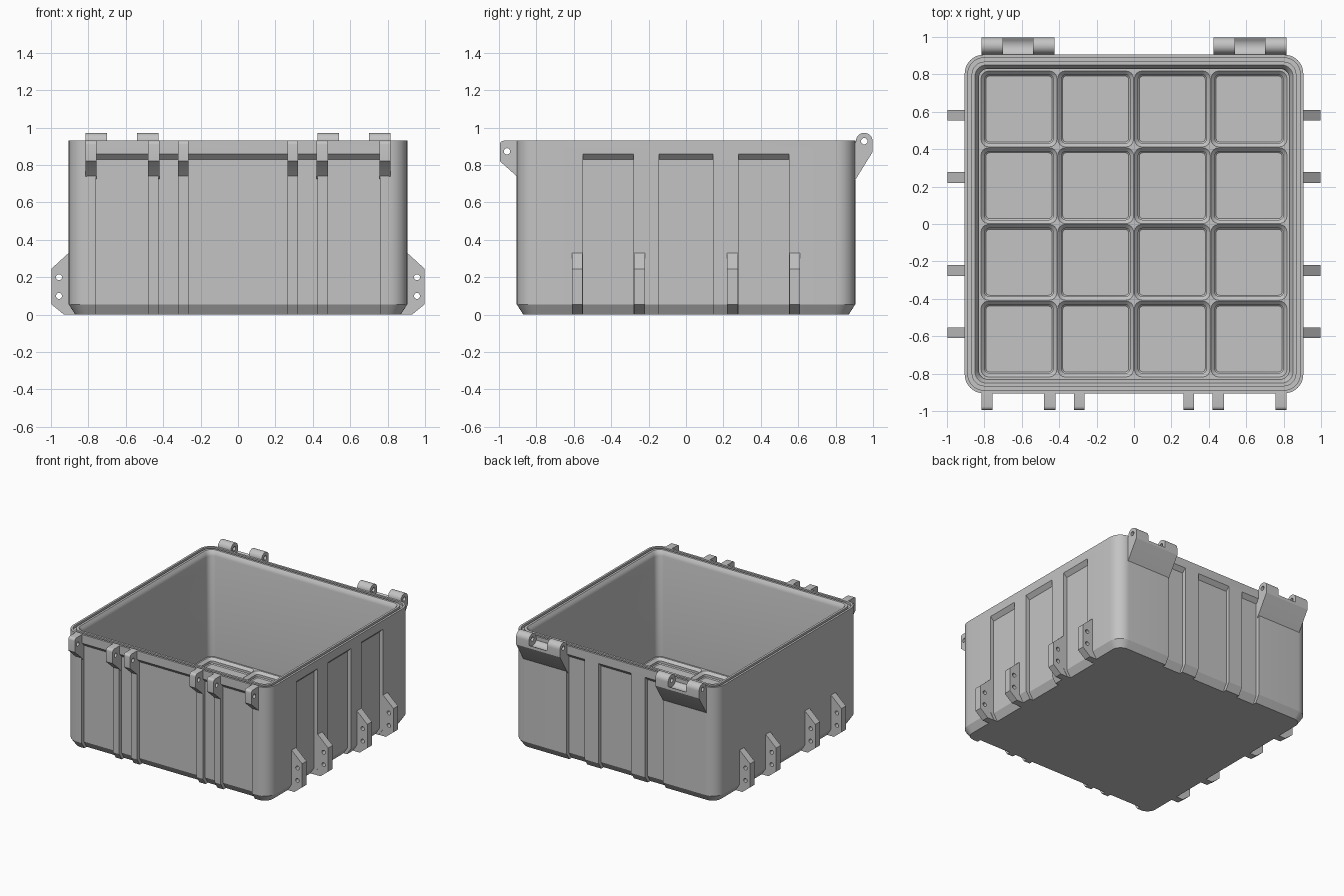
import bpy, bmesh, math
from mathutils import Matrix, Vector

if "Cube" in bpy.data.objects:
    bpy.data.objects.remove(bpy.data.objects["Cube"], do_unlink=True)

GREY = (0.55, 0.55, 0.55, 1)
grey = bpy.data.materials.new("plain grey")
grey.use_nodes = True
grey.diffuse_color = GREY
grey.node_tree.nodes["Principled BSDF"].inputs["Base Color"].default_value = GREY


def finish(name, bm):
    bmesh.ops.recalc_face_normals(bm, faces=bm.faces[:])
    mesh = bpy.data.meshes.new(name)
    bm.to_mesh(mesh)
    bm.free()
    mesh.materials.append(grey)
    obj = bpy.data.objects.new(name, mesh)
    bpy.context.collection.objects.link(obj)
    return obj


def arc(cx, cy, r, start, end, n):
    angles = [math.radians(start + (end - start) * i / n) for i in range(n + 1)]
    return [(cx + r * math.cos(a), cy + r * math.sin(a)) for a in angles]


def circle(cx, cy, r):
    return arc(cx, cy, r, 0, 360, 20)[:-1]


def loft(bm, rings, cx=0, cy=0, n=8):
    """Stack rounded squares given as (half size, corner radius, z) and cap both ends."""
    loops = []
    for half, r, z in rings:
        k = half - r
        pts = []
        for i, (sx, sy) in enumerate([(1, 1), (-1, 1), (-1, -1), (1, -1)]):
            pts += arc(cx + sx * k, cy + sy * k, r, 90 * i, 90 * i + 90, n)
        loops.append([bm.verts.new((x, y, z)) for x, y in pts])
    for a, b in zip(loops, loops[1:]):
        for i in range(len(a)):
            j = (i + 1) % len(a)
            bm.faces.new((a[i], a[j], b[j], b[i]))
    bm.faces.new(loops[0])
    bm.faces.new(loops[-1])


def plate(name, loops, angle, start, end):
    """Extrude an (outward, up) profile with holes along one wall facing the angle."""
    bm = bmesh.new()
    for pts in loops:
        vs = [bm.verts.new((x, y, 0)) for x, y in pts]
        for i, v in enumerate(vs):
            bm.edges.new((v, vs[(i + 1) % len(vs)]))
    bmesh.ops.triangle_fill(bm, use_beauty=True, use_dissolve=False, edges=bm.edges[:])
    width = end - start
    bmesh.ops.translate(bm, verts=bm.verts[:], vec=(0, 0, -width / 2))
    ext = bmesh.ops.extrude_face_region(bm, geom=bm.faces[:], use_keep_orig=True)
    top = [g for g in ext["geom"] if isinstance(g, bmesh.types.BMVert)]
    bmesh.ops.translate(bm, verts=top, vec=(0, 0, width))
    mid = (start + end) / 2
    place = Vector((0, mid, 0)) if angle in (0, 180) else Vector((mid, 0, 0))
    turn = Matrix.Rotation(math.radians(angle), 4, "Z") @ Matrix.Rotation(math.pi / 2, 4, "X")
    bm.transform(Matrix.Translation(place) @ turn)
    return finish(name, bm)


def cut(target, cutter):
    mod = target.modifiers.new("cut", "BOOLEAN")
    mod.operation = "DIFFERENCE"
    mod.solver = "EXACT"
    mod.object = cutter
    bpy.context.view_layer.update()
    result = target.evaluated_get(bpy.context.evaluated_depsgraph_get())
    mesh = bpy.data.meshes.new_from_object(result)
    target.modifiers.clear()
    target.data = mesh
    bpy.data.objects.remove(cutter, do_unlink=True)


# Box shell: chamfered foot, rim with seal groove, cavity
bm = bmesh.new()
loft(bm, [(0.87, 0.075, 0), (0.905, 0.1, 0.055), (0.905, 0.1, 0.93),
          (0.888, 0.085, 0.93), (0.888, 0.085, 0.91), (0.868, 0.07, 0.91),
          (0.868, 0.07, 0.93), (0.85, 0.06, 0.93), (0.835, 0.05, 0.91),
          (0.83, 0.05, 0.89), (0.83, 0.05, 0.08)])
box = finish("box", bm)

# Floor sockets in a four by four grid
bm = bmesh.new()
for i in range(4):
    for j in range(4):
        loft(bm, [(0.213, 0.05, 0.09), (0.183, 0.024, 0.06), (0.183, 0.024, 0.042),
                  (0.176, 0.018, 0.035)], (i - 1.5) * 0.41, (j - 1.5) * 0.41, 4)
cut(box, finish("sockets", bm))

# Recessed wall panels
recess = [(0.808, -0.05), (0.875, 0.055), (0.875, 0.83), (0.945, 0.9), (0.945, -0.05)]
side_panels = [(-0.55, -0.28), (-0.145, 0.145), (0.28, 0.55)]
panels = {
    0: side_panels,
    180: side_panels,
    90: [(-0.43, -0.27), (-0.145, 0.145), (0.27, 0.43)],
    -90: [(-0.76, -0.48), (-0.425, -0.32), (-0.265, 0.265), (0.32, 0.425), (0.48, 0.76)],
}
for angle, spans in panels.items():
    for a, b in spans:
        cut(box, plate("panel_cutter", [recess], angle, a, b))

# Latch ears along the front rim
ear = [(0.893, 0.725), (0.905, 0.74), (0.995, 0.82)] + arc(0.975, 0.91, 0.02, 0, 90, 4) + [(0.893, 0.93)]
for side, sign in (("left", 1), ("right", -1)):
    for n, (a, b) in enumerate([(0.265, 0.32), (0.42, 0.48), (0.757, 0.815)], 1):
        a, b = sorted((a * sign, b * sign))
        plate(f"latch_ear_{side}_{n}", [ear, circle(0.957, 0.873, 0.017)], -90, a, b)

# Drilled feet on both side walls
foot = [(0.86, 0), (0.93, 0), (0.998, 0.055), (0.998, 0.245), (0.905, 0.33), (0.88, 0.33)]
holes = [circle(0.957, z, 0.016) for z in (0.1, 0.2)]
for side, angle in (("left", 0), ("right", 180)):
    for n, (a, b) in enumerate([(-0.61, -0.553), (-0.278, -0.22), (0.22, 0.278), (0.553, 0.61)], 1):
        plate(f"foot_{side}_{n}", [foot] + holes, angle, a, b)

# Rear hinges: two knuckles with a hollowed bracket between
base = [(0.893, 0.705), (0.905, 0.72), (0.998, 0.87)]
knuckle = base + arc(0.953, 0.927, 0.045, 0, 180, 14) + [(0.893, 0.9)]
bracket = base + [(0.998, 0.892)] + arc(0.953, 0.927, 0.054, -45, -150, 8) + [(0.893, 0.9)]
for side, sign in (("left", 1), ("right", -1)):
    for kind, a, b in (("inner_knuckle", 0.425, 0.54), ("bracket", 0.54, 0.7), ("outer_knuckle", 0.7, 0.815)):
        a, b = sorted((a * sign, b * sign))
        loops = [bracket] if kind == "bracket" else [knuckle, circle(0.953, 0.927, 0.017)]
        plate(f"hinge_{side}_{kind}", loops, 90, a, b)

# Smooth curved corners, keep hard edges
for obj in bpy.context.collection.objects:
    if obj.type == "MESH" and obj.data.materials and obj.data.materials[0] == grey:
        obj.select_set(True)
        bpy.context.view_layer.objects.active = obj
bpy.ops.object.shade_smooth_by_angle(angle=math.radians(30))
